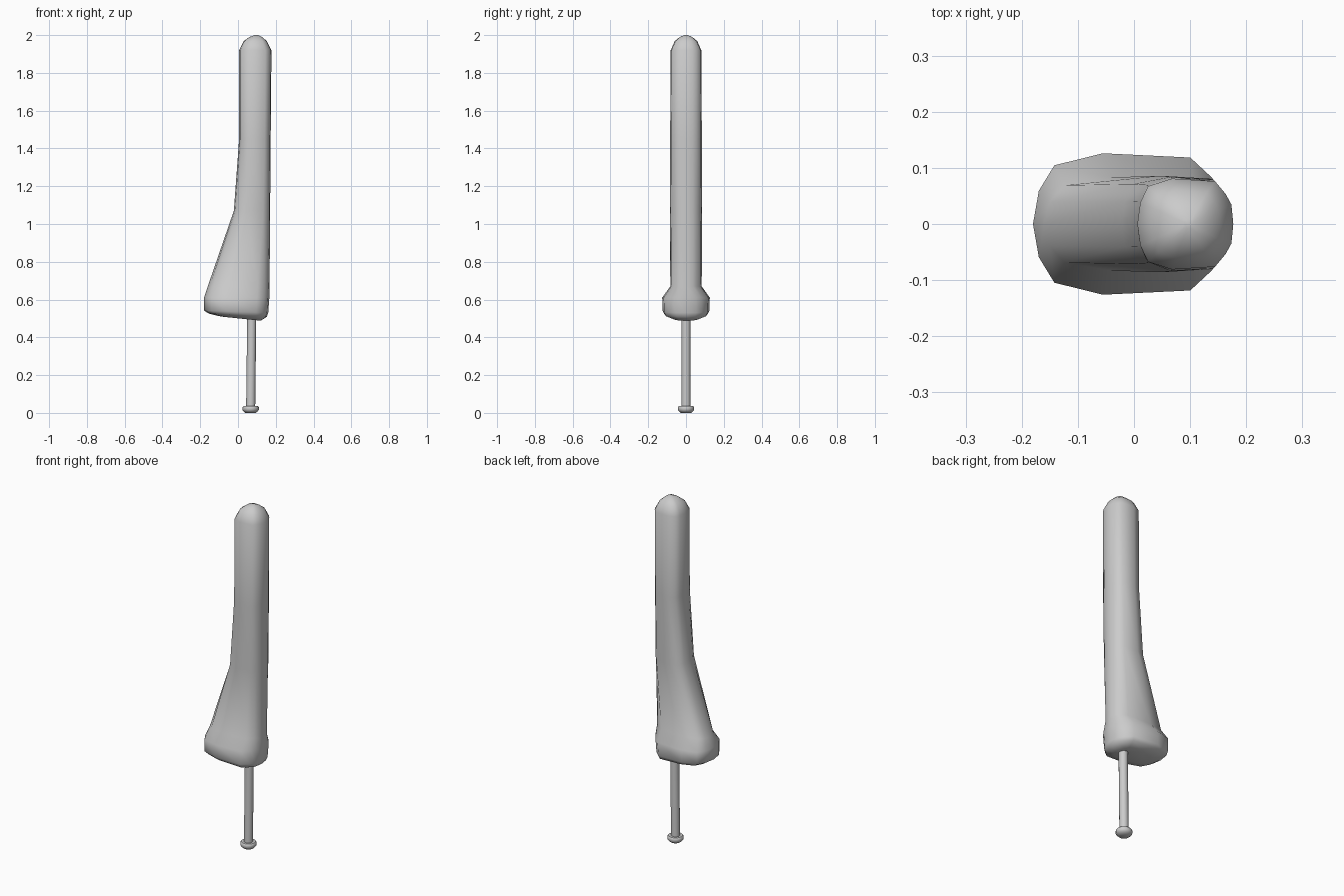
import bpy, bmesh, math

cube = bpy.data.objects.get("Cube")
if cube:
    bpy.data.objects.remove(cube, do_unlink=True)

grey = bpy.data.materials.new("plain grey")
grey.use_nodes = True
COLOR = (0.6, 0.6, 0.6, 1)
grey.diffuse_color = COLOR
grey.node_tree.nodes["Principled BSDF"].inputs["Base Color"].default_value = COLOR


def loft(name, rings, angle):
    """Skin a list of equally sized point rings and cap both ends."""
    bm = bmesh.new()
    loops = [[bm.verts.new(p) for p in ring] for ring in rings]
    n = len(loops[0])
    for a, b in zip(loops, loops[1:]):
        for i in range(n):
            j = (i + 1) % n
            bm.faces.new((a[i], a[j], b[j], b[i]))
    bm.faces.new(loops[0])
    bm.faces.new(loops[-1])
    bmesh.ops.recalc_face_normals(bm, faces=bm.faces)
    mesh = bpy.data.meshes.new(name)
    bm.to_mesh(mesh)
    bm.free()
    mesh.materials.append(grey)
    obj = bpy.data.objects.new(name, mesh)
    bpy.context.collection.objects.link(obj)
    bpy.ops.object.select_all(action='DESELECT')
    obj.select_set(True)
    bpy.context.view_layer.objects.active = obj
    bpy.ops.object.shade_smooth_by_angle(angle=math.radians(angle))
    return obj


# Handle cross-section: half outline from the -x edge to the +x edge
half = [(0, 0), (.03, .47), (.11, .83), (.36, 1), (.81, .94), (.92, .66), (.98, .43), (1, 0)]
outline = half + [(u, -v) for u, v in half[-2:0:-1]]

# Handle sections: z, left x, right x, half depth, rise of the -x edge
sections = [
    (.488, -.09, .12, .06, .022),
    (.508, -.155, .152, .112, .018),
    (.53, -.18, .16, .123, .012),
    (.61, -.18, .166, .126, 0),
    (.67, -.16, .167, .083, 0),
    (1.07, -.022, .17, .086, 0),
    (1.45, .006, .173, .084, 0),
    (1.92, .006, .177, .081, 0),
    (1.968, .03, .153, .06, 0),
    (1.99, .06, .128, .033, 0),
    (2.0, .088, .106, .008, 0),
]
loft("handle", [[(lo + (hi - lo) * u, d * v, z + rise * (1 - u)) for u, v in outline]
                for z, lo, hi, d, rise in sections], 80)


# Pin shaft and pin head: turned rings of radius, z, centre x
def turned(name, profile, sides=16):
    turns = [2 * math.pi * i / sides for i in range(sides)]
    loft(name, [[(x + r * math.cos(t), r * math.sin(t), z) for t in turns]
                for r, z, x in profile], 50)


turned("pin_shaft", [(.024, .02, .067), (.024, .53, .073)])
turned("pin_head", [(.028, 0, .067), (.037, .008, .067), (.043, .015, .067),
                    (.043, .03, .067), (.038, .036, .067)])
